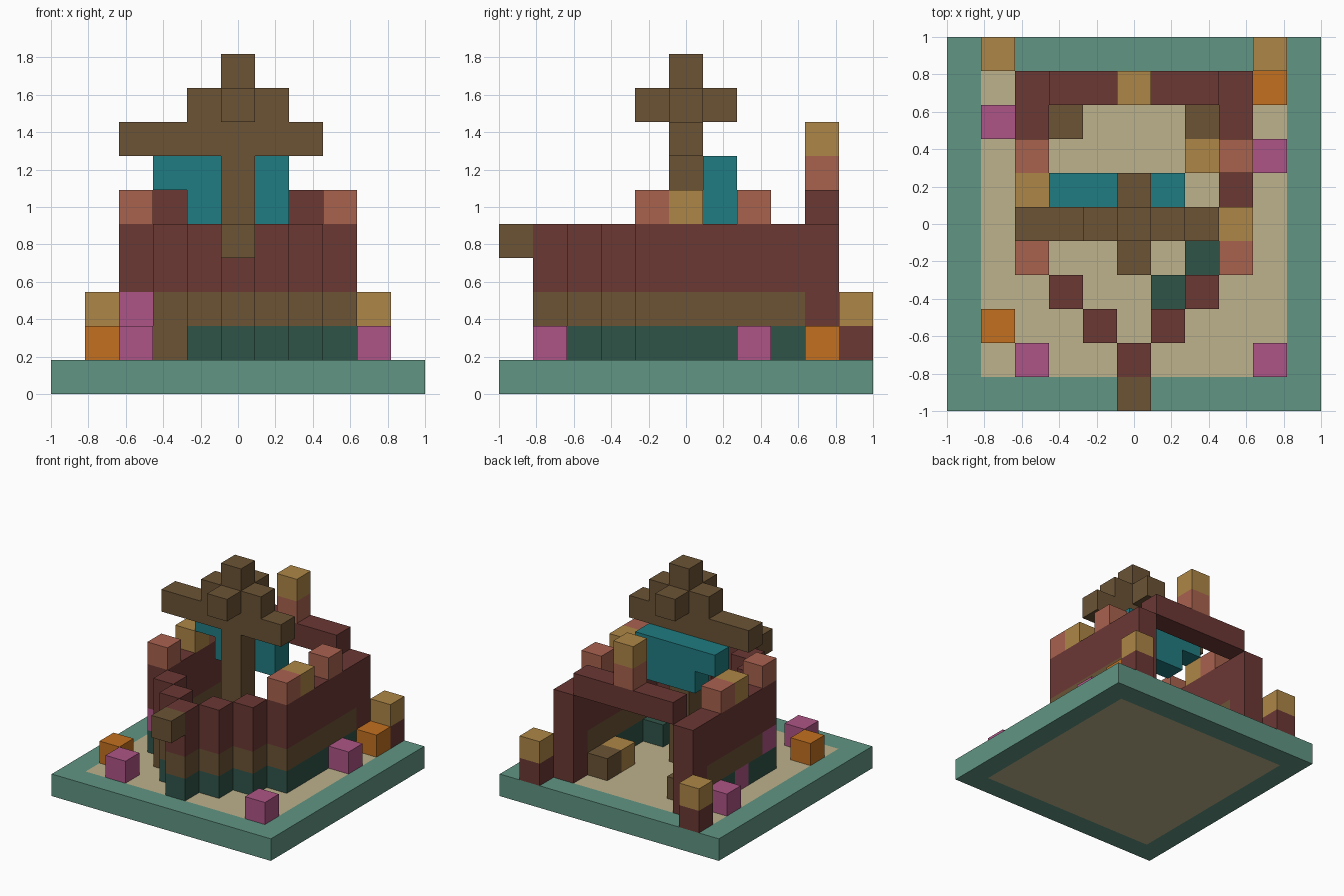
import bpy, bmesh
from mathutils import Vector

U = 2 / 11  # edge of one block

if "Cube" in bpy.data.objects:
    bpy.data.objects.remove(bpy.data.objects["Cube"], do_unlink=True)


def make_material(name, hex_code):
    srgb = [int(hex_code[i:i + 2], 16) / 255 for i in (0, 2, 4)]
    lin = [c / 12.92 if c <= 0.04045 else ((c + 0.055) / 1.055) ** 2.4 for c in srgb]
    mat = bpy.data.materials.new(name)
    mat.use_nodes = True
    mat.diffuse_color = (*lin, 1)
    mat.node_tree.nodes["Principled BSDF"].inputs["Base Color"].default_value = (*lin, 1)
    return mat


MATS = {name: make_material(name, code) for name, code in {
    "sea_green": "609583", "sand": "BEB28C", "maroon": "6B3834", "brown": "6B5335",
    "tan": "AE8646", "orange": "C27020", "pink": "AE5486", "salmon": "A9624F",
    "teal": "207C82", "dark_green": "305449"}.items()}

parts = {}   # part name -> {cell: colour}
filled = set()


def block(part, colour, x, y, z):
    """Fill a box of cells; each of x, y, z is one index or an inclusive range."""
    spans = [range(a[0], a[1] + 1) if isinstance(a, tuple) else (a,) for a in (x, y, z)]
    cells = parts.setdefault(part, {})
    for i in spans[0]:
        for j in spans[1]:
            for k in spans[2]:
                cells[i, j, k] = colour
                filled.add((i, j, k))


# Base: sand bed in a green rim
block("base", "sea_green", (-5, 5), (-5, 5), 0)
block("base", "sand", (-4, 4), (-4, 4), 0)

# Hull: straight sides and a stepped bow, layered in colour
LAYERS = {1: "dark_green", 2: "brown", 3: "maroon", 4: "maroon"}
for side in (-1, 1):
    for k, colour in LAYERS.items():
        block("hull", colour, 3 * side, (-1, 3), k)
        for step in range(3):
            block("hull", colour, step * side, step - 4, k)
    block("stern_posts", "maroon", 3 * side, 4, (1, 4))
block("hull", "brown", -2, -2, 1)
block("hull", "pink", -3, -1, 2)
block("hull", "pink", -3, 1, 1)
block("bow_lining", "dark_green", 2, -1, 1)
block("bow_lining", "dark_green", 1, -2, 1)
block("bowsprit", "brown", 0, -5, 4)

# Stern beam and lantern
block("stern_beam", "maroon", (-2, 2), 4, 5)
block("stern_lantern", "salmon", 0, 4, 6)
block("stern_lantern", "tan", 0, 4, 7)

# Rail blocks on the hull sides
for side, tan_y in ((-1, 1), (1, 0)):
    for y in (-1, 2):
        block("rail_blocks", "salmon", 3 * side, y, 5)
    block("rail_blocks", "tan", 3 * side, tan_y, 5)

# Mast, yard, lookout and sail
block("mast", "brown", 0, 0, (1, 9))
block("yard", "brown", (-3, 2), 0, 7)
block("lookout", "brown", (-1, 1), 0, 8)
block("lookout", "brown", 0, (-1, 1), 8)
block("sail", "teal", (-2, 1), 1, 6)
block("sail", "teal", (-1, 1), 1, 5)

# Cargo on the floor
for x in (-2, 2):
    block("cargo", "brown", x, 3, 1)
block("cargo", "tan", 2, 2, 1)

# Back pillars and coral around the hull
for x in (-4, 4):
    block("back_pillars", "maroon", x, 5, 1)
    block("back_pillars", "tan", x, 5, 2)
for x, y in ((-4, 3), (-3, -4), (4, 2), (4, -4)):
    block("pink_coral", "pink", x, y, 1)
for x, y in ((-4, -3), (4, 4)):
    block("orange_coral", "orange", x, y, 1)

# Turn each part into a mesh of its exposed block faces
for name, cells in parts.items():
    bm = bmesh.new()
    colours = sorted(set(cells.values()))
    for cell, colour in cells.items():
        centre = Vector(cell) + Vector((0, 0, 0.5))
        for axis in range(3):
            for sign in (-1, 1):
                n, a, b = Vector(), Vector(), Vector()
                n[axis] = sign
                a[(axis + 1) % 3] = 1
                b[(axis + 2) % 3] = sign
                if tuple(round(c) for c in Vector(cell) + n) in filled:
                    continue
                corners = (-a - b, a - b, a + b, b - a)
                face = bm.faces.new([bm.verts.new((centre + (n + c) / 2) * U) for c in corners])
                face.material_index = colours.index(colour)
    bmesh.ops.remove_doubles(bm, verts=bm.verts[:], dist=0.001)
    mesh = bpy.data.meshes.new(name)
    bm.to_mesh(mesh)
    bm.free()
    for colour in colours:
        mesh.materials.append(MATS[colour])
    bpy.context.collection.objects.link(bpy.data.objects.new(name, mesh))
